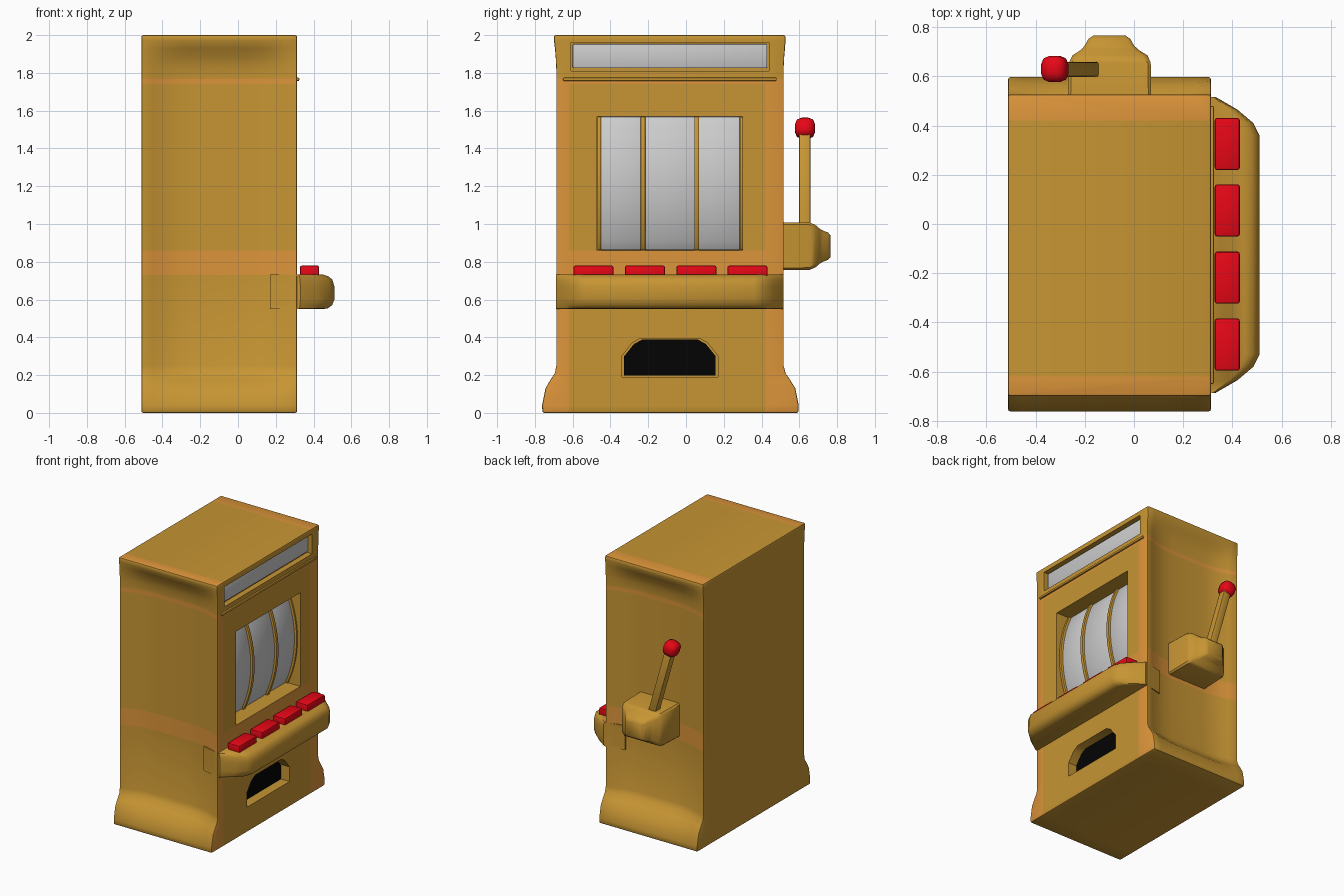
import bpy, bmesh, math
from mathutils import Vector

if "Cube" in bpy.data.objects:
    bpy.data.objects.remove(bpy.data.objects["Cube"])


def material(name, rgb):
    m = bpy.data.materials.new(name)
    m.diffuse_color = (*rgb, 1)
    m.use_nodes = True
    m.node_tree.nodes["Principled BSDF"].inputs["Base Color"].default_value = m.diffuse_color
    return m


GOLD = material("gold", (0.57, 0.30, 0.033))
ORANGE = material("orange", (0.72, 0.30, 0.043))
RED = material("red", (0.80, 0.002, 0.008))
BLACK = material("black", (0.001, 0.001, 0.001))
GREY = material("silver", (0.6, 0.6, 0.6))


def smooth(ob, angle):
    bpy.ops.object.select_all(action='DESELECT')
    ob.select_set(True)
    bpy.context.view_layer.objects.active = ob
    bpy.ops.object.shade_smooth_by_angle(angle=math.radians(angle))


def finish(bm, name, *mats, bevel=0, segments=2, angle=35):
    bmesh.ops.recalc_face_normals(bm, faces=bm.faces)
    me = bpy.data.meshes.new(name)
    bm.to_mesh(me)
    bm.free()
    ob = bpy.data.objects.new(name, me)
    bpy.context.collection.objects.link(ob)
    for m in mats:
        me.materials.append(m)
    if bevel:
        bpy.context.view_layer.objects.active = ob
        b = ob.modifiers.new("bevel", 'BEVEL')
        b.width, b.segments, b.limit_method = bevel, segments, 'ANGLE'
        b.angle_limit = math.radians(40)
        bpy.ops.object.modifier_apply(modifier="bevel")
    smooth(ob, angle)
    return ob


def loft(name, rings, *mats, **kw):
    """Skin a list of equal-length point rings and cap both ends."""
    bm = bmesh.new()
    vs = [[bm.verts.new(p) for p in r] for r in rings]
    n = len(vs[0])
    for a, b in zip(vs, vs[1:]):
        for i in range(n):
            bm.faces.new((a[i], a[(i + 1) % n], b[(i + 1) % n], b[i]))
    bm.faces.new(vs[0])
    bm.faces.new(vs[-1])
    return finish(bm, name, *mats, **kw)


def box(name, x, y, z, mat, **kw):
    rings = [[(x[0], y[0], h), (x[1], y[0], h), (x[1], y[1], h), (x[0], y[1], h)] for h in z]
    return loft(name, rings, mat, **kw)


def prism_x(name, yz, x, mat, **kw):
    return loft(name, [[(h, a, b) for a, b in yz] for h in x], mat, **kw)


# Cabinet: flared foot and crown, side walls hollowed between front and back edges
# each level: z, left y, right y, hollow depth
levels = [(0, -.76, .595, 0), (.04, -.762, .597, 0), (.13, -.745, .58, .02), (.175, -.72, .553, .04),
          (.21, -.697, .53, .055), (.25, -.69, .52, .062), (.73, -.69, .52, .062), (.86, -.69, .52, .062),
          (1.74, -.69, .52, .062), (1.77, -.69, .52, .062), (1.83, -.69, .52, .056), (1.88, -.692, .522, .042),
          (1.93, -.695, .525, .018), (1.97, -.699, .527, 0), (2, -.7, .527, 0)]
hollow = [(.25, .36), (.19, .68), (.12, .91), (.04, 1), (-.24, 1), (-.32, .91), (-.39, .68), (-.45, .36)]
H = len(hollow)
bm = bmesh.new()
rows = []
for z, l, r, d in levels:
    pts = [(.313, y) for y in (l, -.62, .42, r)] + [(x, r - d * f) for x, f in hollow]
    pts += [(-.512, y) for y in (r, .42, -.62, l)] + [(x, l + d * f) for x, f in reversed(hollow)]
    rows.append([bm.verts.new((x, y, z)) for x, y in pts])
n = len(rows[0])
for k, (a, b) in enumerate(zip(rows, rows[1:])):
    for i in range(n):
        f = bm.faces.new((a[i], a[(i + 1) % n], b[(i + 1) % n], b[i]))
        on_back = 4 + H <= i < 7 + H
        if (k in (6, 8) and not on_back) or (i in (0, 2) and k < 9):
            f.material_index = 1
for r in (rows[0], rows[-1]):
    for m, loop in ((1, r[2:6 + H]), (0, [r[1], r[2], r[5 + H], r[6 + H]]), (1, r[6 + H:] + r[:2])):
        bm.faces.new(loop).material_index = m if r is rows[-1] else 0
cabinet = finish(bm, "cabinet", GOLD, ORANGE, bevel=.01)

# Recesses cut into the cabinet: reel window, sign, payout slot
slot = [(-.34, .19), (-.34, .30), (-.285, .37), (-.24, .395), (.07, .395), (.115, .37), (.17, .30), (.17, .19)]


def rect(y0, y1, z0, z1):
    return [(y0, z0), (y0, z1), (y1, z1), (y1, z0)]


for name, yz, depth in (("window", rect(-.47, .30, .86, 1.57), .14),
                        ("sign", rect(-.61, .44, 1.81, 1.96), .04),
                        ("slot", slot, .09)):
    cut = prism_x(name + "_cutter", yz, (.31 - depth, .4), GOLD)
    cut.hide_render = True
    mod = cabinet.modifiers.new("cut", 'BOOLEAN')
    mod.operation, mod.solver, mod.object = 'DIFFERENCE', 'EXACT', cut
    bpy.context.view_layer.objects.active = cabinet
    bpy.ops.object.modifier_apply(modifier="cut")
    bpy.data.objects.remove(cut)
smooth(cabinet, 30)

# Payout slot lining and sign panel
prism_x("payout_opening", [(-.085 + (y + .085) * .95, .295 + (z - .295) * .93) for y, z in slot], (.22, .25), BLACK)
prism_x("sign_panel", rect(-.60, .43, 1.825, 1.952), (.26, .287), GREY, bevel=.006)
box("trim_rail", (.29, .325), (-.65, .48), (1.757, 1.775), GOLD, bevel=.006)


# Curved reels and the ribs between them
def arc_band(name, y0, y1, front, mat):
    R, n = .83, 14
    half = math.asin(.353 / R)
    pts = []
    for i in range(n + 1):
        a = -half + 2 * half * i / n
        pts.append((front - R + R * math.cos(a), 1.215 + R * math.sin(a)))
    pts += [(.165, 1.568), (.165, .862)]
    return loft(name, [[(x, y, z) for x, z in pts] for y in (y0, y1)], mat, bevel=.004)


for i, (a, b) in enumerate(((-.45, -.235), (-.222, .048), (.062, .285))):
    arc_band(f"reel_{i + 1}", a, b, .275, GREY)
for i, (a, b) in enumerate(((-.469, -.449), (-.24, -.215), (.045, .07), (.285, .299))):
    arc_band(f"reel_rib_{i + 1}", a, b, .292, GOLD)

# Button shelf: stacked outlines with a rounded front lip, ends wrapping into the hollow sides
outline = [(.17, .485), (.33, .517), (.42, .465), (.485, .41), (.51, .36),
           (.51, -.53), (.485, -.58), (.42, -.635), (.33, -.687), (.17, -.655)]


def shelf_ring(z, inset):
    return [(x if x < .3 else x - inset * (x - .3) / .21, y, z) for x, y in outline]


loft("button_shelf", [shelf_ring(z, d) for z, d in
     ((.55, .06), (.553, .035), (.57, .012), (.60, 0), (.67, 0), (.705, .01), (.722, .03), (.732, .06))],
     GOLD, angle=40)

# Buttons
for i, y in enumerate((-.49, -.218, .055, .325)):
    box(f"button_{i + 1}", (.328, .43), (y - .106, y + .106), (.71, .78), RED, bevel=.01)


# Lever housing: stepped box growing outward from the side
def side_ring(y, x0, x1, z0, z1, c):
    return [(x0 + c, y, z0), (x1 - c, y, z0), (x1, y, z0 + c), (x1, y, z1 - c),
            (x1 - c, y, z1), (x0 + c, y, z1), (x0, y, z1 - c), (x0, y, z0 + c)]


loft("lever_housing", [side_ring(*r) for r in (
    (.44, -.27, .07, .755, 1.01, .01), (.655, -.265, .068, .757, 1.008, .012),
    (.685, -.25, .055, .77, .995, .02), (.708, -.215, .018, .79, .975, .02),
    (.725, -.20, 0, .80, .965, .015), (.752, -.185, -.015, .81, .955, .012),
    (.766, -.165, -.035, .825, .94, .01))], GOLD, angle=40)

# Lever arm and rounded-cube knob, leaning back
start, end = Vector((-.165, .628, .97)), Vector((-.315, .628, 1.50))
axis = (end - start).normalized()
side = axis.cross(Vector((0, 1, 0)))
loft("lever_arm", [[p + side * a * .03 + Vector((0, b * .03, 0)) for a, b in
     ((-1, -1), (1, -1), (1, 1), (-1, 1))] for p in (start, end)], GOLD, bevel=.008)
bm = bmesh.new()
bmesh.ops.create_cube(bm, size=.106)
bmesh.ops.rotate(bm, verts=bm.verts, matrix=Vector((0, 0, 1)).rotation_difference(axis).to_matrix())
bmesh.ops.translate(bm, verts=bm.verts, vec=(-.322, .63, 1.507))
finish(bm, "lever_knob", RED, bevel=.035, angle=50)
